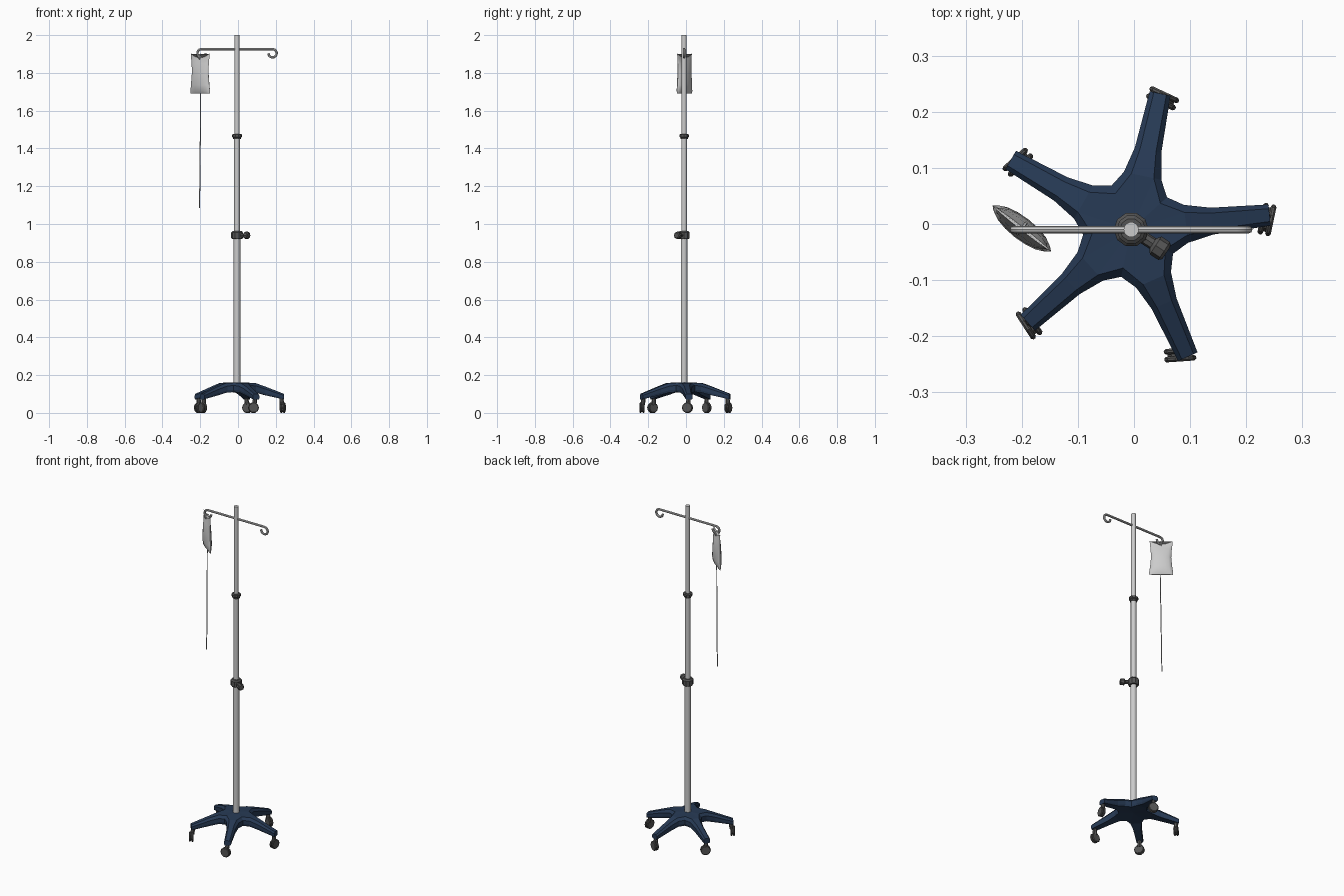
import bpy, bmesh
from math import sin, cos, pi, radians
from mathutils import Vector, Matrix

if "Cube" in bpy.data.objects:
    bpy.data.objects.remove(bpy.data.objects["Cube"])

CX, CY = -0.005, -0.01            # pole axis


def material(name, rgb):
    m = bpy.data.materials.new(name)
    m.diffuse_color = (*rgb, 1)
    m.use_nodes = True
    m.node_tree.nodes["Principled BSDF"].inputs["Base Color"].default_value = m.diffuse_color
    return m


NAVY = material("navy", (0.02, 0.042, 0.09))
DARK = material("dark_grey", (0.09, 0.09, 0.09))


def finish(name, bm, mat=None, smooth=False):
    bmesh.ops.recalc_face_normals(bm, faces=bm.faces)
    me = bpy.data.meshes.new(name)
    bm.to_mesh(me)
    bm.free()
    ob = bpy.data.objects.new(name, me)
    bpy.context.collection.objects.link(ob)
    if mat:
        me.materials.append(mat)
    if smooth:
        shade(ob)
    return ob


def shade(ob):
    bpy.ops.object.select_all(action='DESELECT')
    ob.select_set(True)
    bpy.context.view_layer.objects.active = ob
    bpy.ops.object.shade_smooth_by_angle(angle=radians(40))


def loft(bm, rings):
    """Skin a list of point rings and cap both ends."""
    vs = [[bm.verts.new(p) for p in ring] for ring in rings]
    n = len(vs[0])
    for a, b in zip(vs, vs[1:]):
        for i in range(n):
            j = (i + 1) % n
            bm.faces.new((a[i], a[j], b[j], b[i]))
    bm.faces.new(vs[0][::-1])
    bm.faces.new(vs[-1])


def turned(bm, origin, axis, profile, sides):
    """Turn a (distance, radius) profile about an axis."""
    axis = Vector(axis).normalized()
    rot = axis.to_track_quat('Z', 'Y')
    rings = []
    for d, r in profile:
        rings.append([Vector(origin) + rot @ Vector((r * cos(2 * pi * i / sides),
                      r * sin(2 * pi * i / sides), d)) for i in range(sides)])
    loft(bm, rings)


def turned_object(name, origin, axis, profile, sides, mat=None, smooth=False):
    bm = bmesh.new()
    turned(bm, origin, axis, profile, sides)
    return finish(name, bm, mat, smooth)


def tube(name, pts, radius, res, mat=None):
    cu = bpy.data.curves.new(name, 'CURVE')
    cu.dimensions = '3D'
    cu.bevel_depth = radius
    cu.bevel_resolution = res
    cu.use_fill_caps = True
    sp = cu.splines.new('POLY')
    sp.points.add(len(pts) - 1)
    for p, co in zip(sp.points, pts):
        p.co = (*co, 1)
    ob = bpy.data.objects.new(name, cu)
    bpy.context.collection.objects.link(ob)
    bpy.ops.object.select_all(action='DESELECT')
    ob.select_set(True)
    bpy.context.view_layer.objects.active = ob
    bpy.ops.object.convert(target='MESH')
    ob = bpy.context.object
    if mat:
        ob.data.materials.append(mat)
    shade(ob)


# Five-legged base: one star outline at several heights
LEG = [(0.098, 0.034, 0.108, 0.157), (0.145, 0.024, 0.095, 0.141),
       (0.248, 0.019, 0.072, 0.101)]          # radius, half width, bottom, top


def star_layer(bm, level, inset):
    """Outline vertices: valley, right side of leg outwards, left side back."""
    out = []
    for k in range(5):
        a = radians(6 + 72 * k)
        d, s = Vector((cos(a), sin(a), 0)), Vector((-sin(a), cos(a), 0))
        v = a - radians(36)
        rv = 0.086 - 0.016 * inset
        zv = 0.11 + level * 0.05
        out.append(bm.verts.new((CX + rv * cos(v), CY + rv * sin(v), zv)))
        for side, stations in ((-1, LEG), (1, LEG[::-1])):
            for r, w, zb, zt in stations:
                p = d * r + s * side * w * (1 - 0.4 * inset)
                out.append(bm.verts.new((CX + p.x, CY + p.y, zb + level * (zt - zb))))
    return out


bm = bmesh.new()
layers = [star_layer(bm, l, i) for l, i in ((0, 0.3), (0.25, 0), (0.7, 0), (1, 1))]
n = len(layers[0])
for a, b in zip(layers, layers[1:]):
    for i in range(n):
        j = (i + 1) % n
        bm.faces.new((a[i], a[j], b[j], b[i]))
for ring, z in ((layers[0], 0.118), (layers[-1], 0.162)):
    c = bm.verts.new((CX, CY, z))
    for k in range(5):
        o = ring[7 * k:7 * k + 7]
        nxt = ring[(7 * k + 7) % n]
        bm.faces.new((o[1], o[2], o[5], o[6]))
        bm.faces.new((o[2], o[3], o[4], o[5]))
        for p, q in ((o[0], o[1]), (o[1], o[6]), (o[6], nxt)):
            bm.faces.new((c, p, q))
finish("base", bm, NAVY)

# Casters: x, y and rolling direction of each swivelled wheel
CASTERS = [(0.237, 0.008, 78), (0.051, 0.224, -25), (-0.207, 0.11, 42),
           (-0.187, -0.177, -57), (0.082, -0.233, 4)]
for k, (x, y, ang) in enumerate(CASTERS):
    a, leg = radians(ang), radians(6 + 72 * k)
    axle = Vector((-sin(a), cos(a), 0))
    c = Vector((x, y, 0.0275))
    bm = bmesh.new()
    for off in (-0.012, 0.002):              # twin wheels
        turned(bm, c + axle * off, axle,
               [(0, 0.025), (0.003, 0.0285), (0.007, 0.0285), (0.010, 0.025)], 10)
    turned(bm, c - axle * 0.003, axle, [(0, 0.022), (0.006, 0.022)], 8)
    foot = Vector((CX + 0.235 * cos(leg), CY + 0.235 * sin(leg), 0.088))
    low = c.lerp(foot, 0.5)
    low.z = 0.042
    turned(bm, low, foot - low, [(0, 0.012), (0.02, 0.012), ((foot - low).length, 0.009)], 8)
    finish(f"caster_{k + 1}", bm, DARK)

# Telescopic pole
for name, z0, z1, r in (("lower_pole", 0.13, 0.95, 0.0175),
                        ("middle_pole", 0.93, 1.465, 0.0155),
                        ("upper_pole", 1.45, 2.0, 0.0135)):
    turned_object(name, (CX, CY, z0), (0, 0, 1), [(0, r), (z1 - z0, r)], 14, None, True)

# Height clamp with hand knob, and the upper collar
turned_object("clamp", (CX, CY, 0.921), (0, 0, 1),
              [(0, 0.027), (0.006, 0.031), (0.034, 0.031), (0.042, 0.024)], 10, DARK)
turned_object("clamp_knob", (CX, CY, 0.94), (cos(radians(-33)), sin(radians(-33)), 0),
              [(0.015, 0.011), (0.046, 0.011), (0.052, 0.019), (0.07, 0.019), (0.075, 0.014)],
              8, DARK)
turned_object("upper_collar", (CX, CY, 1.449), (0, 0, 1),
              [(0, 0.02), (0.008, 0.021), (0.012, 0.026), (0.024, 0.026), (0.028, 0.02)],
              10, DARK)

# Crossbar with a curled hook at both ends
curl = [(0.188 + 0.022 * cos(t), 1.904 + 0.022 * sin(t))
        for t in (radians(90 - 27 * i) for i in range(11))]
path = [(CX - x, CY, z) for x, z in reversed(curl)] + [(CX + x, CY, z) for x, z in curl]
tube("hook_bar", path, 0.0065, 2)

# Fluid bag, turned on its hook
BX, BY, TURN = -0.2, -0.008, radians(-38)
SECTIONS = [(1.69, 0.066, 0.003, 0), (1.703, 0.066, 0.012, 0), (1.735, 0.061, 0.02, 0),
            (1.80, 0.055, 0.018, 0), (1.85, 0.058, 0.012, 0), (1.872, 0.061, 0.004, 0.004),
            (1.880, 0.063, 0.003, 0.023)]     # height, half width, half depth, corner lift
SIDES = 16
rot = Matrix.Rotation(TURN, 3, 'Z')
rings = []
for z, w, t, lift in SECTIONS:
    ring = []
    for i in range(SIDES):
        a = 2 * pi * i / SIDES
        p = rot @ Vector((w * cos(a), t * sin(a), 0))
        ring.append((BX + p.x, BY + p.y, z + lift * cos(a) ** 2))
    rings.append(ring)
bm = bmesh.new()
loft(bm, rings)
finish("fluid_bag", bm, None, True)

# Hanging loop joining bag and hook
loop = [(BX + 0.012 * cos(t) * cos(TURN + pi / 2), BY + 0.012 * cos(t) * sin(TURN + pi / 2),
         1.885 + 0.014 * sin(t)) for t in (2 * pi * i / 12 for i in range(13))]
tube("bag_loop", loop, 0.003, 1)

# Drip tube hanging from the bag
tube("drip_tube", [(-0.198, -0.009, 1.70), (-0.198, -0.01, 1.55), (-0.201, -0.009, 1.35),
                   (-0.202, -0.007, 1.2), (-0.205, -0.008, 1.085)], 0.0028, 1)
